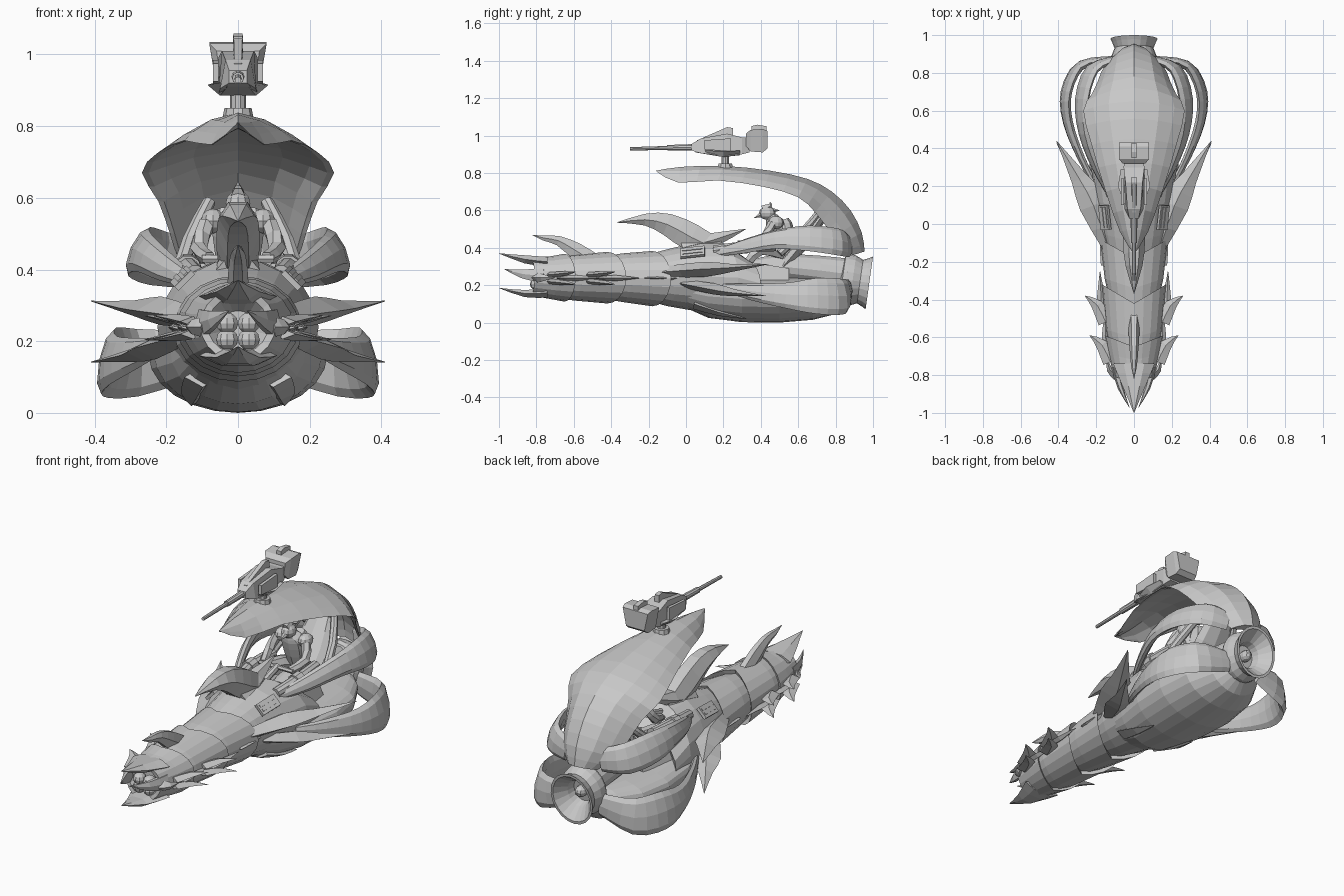
import bpy, bmesh, math
from mathutils import Vector, Matrix

grey = bpy.data.materials.new("plain grey")
grey.diffuse_color = (0.58, 0.58, 0.58, 1)


def finish(name, bm, mirror=False):
    bmesh.ops.recalc_face_normals(bm, faces=bm.faces)
    me = bpy.data.meshes.new(name)
    bm.to_mesh(me)
    bm.free()
    me.materials.append(grey)
    ob = bpy.data.objects.new(name, me)
    bpy.context.collection.objects.link(ob)
    if mirror:
        ob.modifiers.new("mirror", "MIRROR").use_mirror_merge = False
    return ob


def skin(name, rings, mirror=False):
    """Closed surface through equal-sized rings of points."""
    bm = bmesh.new()
    vs = [[bm.verts.new(p) for p in r] for r in rings]
    n = len(vs[0])
    for a, b in zip(vs, vs[1:]):
        for i in range(n):
            bm.faces.new((a[i], a[(i + 1) % n], b[(i + 1) % n], b[i]))
    bm.faces.new(vs[0])
    bm.faces.new(vs[-1])
    return finish(name, bm, mirror)


def smooth(pts, sub):
    """Catmull-Rom interpolation of tuples."""
    out = []
    for i in range(len(pts) - 1):
        a, b, c, d = (pts[max(0, min(len(pts) - 1, i + k))] for k in (-1, 0, 1, 2))
        for s in range(sub):
            t = s / sub
            out.append(tuple(0.5 * (2 * q + (r - p) * t + (2 * p - 5 * q + 4 * r - u) * t * t
                                    + (3 * q - p - 3 * r + u) * t ** 3)
                             for p, q, r, u in zip(a, b, c, d)))
    return out + [pts[-1]]


def sweep(name, pts, n=6, sub=2, mirror=False, up=(0, 0, 1)):
    """Tube along (x, y, z, half width, half height) points."""
    pts = smooth(pts, sub)
    pos = [Vector(p[:3]) for p in pts]
    rings = []
    for i, p in enumerate(pts):
        t = (pos[min(i + 1, len(pos) - 1)] - pos[max(i - 1, 0)]).normalized()
        side = t.cross(Vector(up)).normalized()
        high = side.cross(t)
        w, h = max(p[3], .001), max(p[4], .001)
        rings.append([pos[i] + side * w * math.cos(2 * math.pi * k / n)
                      + high * h * math.sin(2 * math.pi * k / n) for k in range(n)])
    return skin(name, rings, mirror)


def hull(name, rows, n=20, top=1.0):
    """Elliptic body along y; rows are (y, z, rx, rz, side sweep)."""
    rings = []
    for y, z, rx, rz, k in rows:
        ring = []
        for i in range(n):
            c, s = math.cos(2 * math.pi * i / n), math.sin(2 * math.pi * i / n)
            ring.append((rx * c, y + k * abs(c), z + rz * s * (top if s > 0 else 1)))
        rings.append(ring)
    return skin(name, rings)


def prism(name, rows, mirror=False, x=0):
    """Blocky body along y; rows are (y, z0, z1, lower half width, upper half width)."""
    return skin(name, [[(x - a, y, z0), (x + a, y, z0), (x + b, y, z1), (x - b, y, z1)]
                       for y, z0, z1, a, b in rows], mirror)


def box(name, loc, size, rot=(0, 0, 0), mirror=False):
    bm = bmesh.new()
    m = Matrix.Translation(loc)
    for ax, r in zip("ZYX", reversed(rot)):
        m = m @ Matrix.Rotation(r, 4, ax)
    bmesh.ops.create_cube(bm, size=1, matrix=m @ Matrix.Diagonal((*size, 1)))
    return finish(name, bm, mirror)


def ball(name, loc, size, mirror=False):
    bm = bmesh.new()
    bmesh.ops.create_uvsphere(bm, u_segments=10, v_segments=6, radius=1,
                              matrix=Matrix.Translation(loc) @ Matrix.Diagonal((*size, 1)))
    return finish(name, bm, mirror)


# Overlapping shells of the fuselage; first one has a hollow mouth
hull("head_shell", [(-.76, .24, .05, .045, 0), (-.82, .245, .085, .08, .01), (-.83, .245, .105, .1, .02),
                    (-.72, .24, .135, .115, .03), (-.65, .24, .155, .128, .06), (-.66, .24, .12, .1, .05)])
hull("neck_shell", [(-.72, .24, .12, .105, .03), (-.6, .24, .148, .122, .04),
                    (-.42, .24, .17, .138, .1), (-.43, .24, .12, .1, .05)])
hull("middle_shell", [(-.46, .24, .13, .11, .05), (-.34, .24, .155, .13, .05),
                      (-.18, .235, .18, .148, .1), (-.19, .235, .13, .1, .05)])
hull("front_hull", [(-.22, .24, .14, .12, .05), (-.1, .24, .172, .152, .05), (.06, .245, .2, .185, .06),
                    (.18, .24, .225, .19, .1), (.3, .21, .22, .13, .1), (.28, .2, .15, .08, .05)])
hull("belly_hull", [(-.05, .2, .14, .1, 0), (.12, .18, .19, .155, 0), (.3, .17, .235, .168, 0),
                    (.5, .165, .25, .165, 0), (.68, .17, .225, .155, 0), (.8, .18, .16, .135, 0),
                    (.87, .2, .08, .09, 0)], 24, .45)

# Beak prongs, side mandibles and mouth petals
sweep("upper_beak", [(0, -.74, .325, .11, .03), (0, -.86, .338, .06, .025), (0, -1, .37, 0, 0)])
sweep("lower_beak", [(0, -.74, .16, .11, .03), (0, -.86, .155, .06, .022), (0, -1, .185, 0, 0)])
sweep("mandible", [(.1, -.76, .25, .02, .045), (.07, -.87, .26, .015, .028), (.025, -.97, .285, 0, 0)], mirror=True)
for z in (.205, .25):
    ball("mouth_petal", (.03, -.8, z), (.032, .035, .03), True)

# Curved horns along the spine
sweep("front_horn", [(0, -.5, .33, .03, .05), (0, -.59, .385, .028, .05), (0, -.68, .437, .022, .03),
                     (0, -.76, .452, .014, .016), (0, -.82, .468, 0, 0)])
sweep("large_horn", [(0, .17, .39, .05, .06), (0, .03, .455, .06, .085), (0, -.1, .525, .058, .068),
                     (0, -.22, .55, .045, .036), (0, -.37, .535, 0, 0)])
sweep("rear_horn", [(0, -.02, .4, .06, .04), (0, .14, .44, .05, .045), (0, .32, .5, 0, 0)])

# Swept side blades
sweep("upper_wing", [(.14, -.12, .27, .03, .03), (.215, .1, .285, .075, .04), (.29, .24, .292, .045, .022),
                     (.41, .44, .312, 0, 0)], 4, mirror=True)
sweep("lower_wing", [(.15, -.02, .21, .03, .02), (.23, .15, .18, .07, .03), (.3, .26, .16, .035, .018),
                     (.41, .43, .142, 0, 0)], 4, mirror=True)
sweep("belly_spike", [(.1, .05, .1, .05, .03), (.12, .18, .055, .04, .02), (.13, .32, .02, 0, 0)], 4, mirror=True)
for y, x in ((-.59, .235), (-.38, .26)):
    for z, d in ((.255, .008), (.22, -.008)):
        sweep("side_spike", [(x - .11, y - .14, z, .04, .014), (x - .065, y - .05, z + d, .032, .012),
                             (x, y, z + 2 * d, 0, 0)], 4, mirror=True)
for y, x in ((-.59, .235), (-.38, .26), (-.12, .245)):
    sweep("side_chevron", [(x - .09, y - .1, .238, .02, .004), (x - .085, y, .238, .02, .016),
                           (x - .08, y + .13, .238, 0, 0)], 4, mirror=True)
sweep("head_spike", [(.09, -.8, .24, .03, .03), (.13, -.77, .24, .015, .02), (.145, -.7, .24, 0, 0)], 4, mirror=True)

# Framed vents on the shoulders
for name, loc, size in (("vent_frame", (.155, .035, .376), (.065, .13, .016)),
                        ("vent_slat", (.148, .035, .39), (.014, .11, .014)),
                        ("vent_slat", (.165, .035, .373), (.014, .11, .014))):
    box(name, loc, size, (.15, math.radians(45), 0), True)

# Overhanging canopy shell: rows are spine y, z, half width, edge y, z
rows = smooth([(-.16, .812, .004, -.155, .806), (-.03, .832, .075, -.04, .748), (.2, .838, .15, .17, .76),
               (.45, .812, .225, .42, .725), (.65, .768, .268, .6, .67), (.78, .7, .222, .69, .59),
               (.88, .6, .19, .76, .5), (.94, .48, .16, .83, .42), (.955, .38, .09, .89, .36)], 2)
us = (-1, -.8, -.5, 0, .5, .8, 1)
rings = []
for y, z, w, ey, ez in rows:
    down = Vector((0, ey - y, ez - z))
    outer = [Vector((w * u, y, z)) + down * abs(u) ** 2 for u in us]
    inner = [Vector((p.x * .93, p.y, p.z)) + down.normalized() * min(.04, down.length * .6)
             * (1 - abs(u) ** 3) for p, u in zip(outer, us)]
    rings.append(outer + inner[::-1])
skin("canopy", rings)

# Two strap loops on each side, leaning inward
sweep("upper_loop", [(.13, .16, .37, .015, .02), (.2, .3, .405, .02, .04), (.262, .48, .445, .024, .055),
                     (.275, .66, .45, .024, .075), (.22, .82, .43, .024, .078), (.1, .87, .41, .02, .06)],
      8, 3, True, (-.45, 0, 1))
sweep("lower_loop", [(.2, .2, .19, .015, .02), (.28, .35, .165, .02, .045), (.35, .54, .145, .024, .07),
                     (.358, .7, .142, .024, .098), (.28, .84, .14, .024, .095), (.1, .87, .17, .02, .06)],
      8, 3, True, (-.2, 0, 1))

# Engine pipe and tilted flared nozzle
sweep("engine_pipe", [(0, .36, .28, .07, .06), (0, .55, .295, .09, .075), (0, .86, .26, .085, .085)], 14)
axis, rise, centre = Vector((0, .99, -.14)), Vector((0, .14, .99)), Vector((0, .98, .212))
skin("nozzle", [[centre + axis * t + Vector((r * math.cos(a), 0, 0)) + rise * 1.14 * r * math.sin(a)
                 for a in (i * math.pi / 10 for i in range(20))]
                for t, r in ((-.16, .06), (-.145, .11), (-.125, .121), (-.09, .119), (-.05, .103), (-.02, .115),
                             (0, .125), (0, .112), (-.06, .065), (-.1, .055))])
ball("nozzle_core", (0, .895, .225), (.03, .04, .03))

# Cockpit seat, frame posts and side pipes
prism("cockpit_floor", [(.15, .2, .38, .16, .13), (.3, .2, .33, .17, .13), (.55, .2, .29, .14, .1)])
sweep("seat_back", [(0, .52, .3, .09, .03), (0, .62, .42, .1, .035), (0, .72, .56, .07, .03)], 8)
sweep("frame_post", [(.17, .5, .37, .022, .022), (.135, .62, .48, .022, .022), (.08, .71, .59, .018, .018)],
      8, mirror=True)
sweep("side_pipe", [(.12, .15, .385, .028, .028), (.14, .3, .405, .03, .03), (.13, .48, .41, .03, .03)],
      10, mirror=True)
sweep("pipe_collar", [(.14, .28, .402, .038, .038), (.14, .33, .407, .038, .038)], 10, 1, True)

# Rider
sweep("rider_torso", [(0, .53, .36, .05, .045), (0, .5, .45, .065, .05), (0, .47, .535, .07, .045),
                      (0, .45, .565, .03, .03)], 8, up=(0, 1, 0))
ball("rider_head", (0, .435, .585), (.036, .045, .036))
sweep("rider_beak", [(0, .41, .58, .022, .02), (0, .365, .56, 0, 0)])
sweep("rider_crest", [(0, .41, .605, .02, .025), (0, .45, .622, .015, .018), (0, .45, .645, 0, 0)], up=(0, 1, 0))
sweep("rider_crest_back", [(0, .44, .6, .025, .025), (0, .5, .6, 0, 0)])
sweep("rider_pack", [(0, .5, .44, .05, .05), (0, .53, .5, .06, .05), (0, .52, .55, .03, .03)], 8, up=(0, 1, 0))
ball("rider_shoulder", (.07, .48, .535), (.035, .045, .035), True)
sweep("rider_arm", [(.085, .46, .53, .024, .024), (.11, .42, .46, .024, .024), (.08, .33, .43, .02, .02)],
      mirror=True)
sweep("rider_leg", [(.05, .52, .37, .035, .035), (.09, .4, .39, .032, .032), (.09, .33, .32, .025, .025)],
      mirror=True)
sweep("control_bar", [(0, .18, .38, .02, .02), (0, .34, .43, .018, .018)], 8)
sweep("handle", [(0, .33, .43, .012, .012), (.1, .33, .43, .012, .012)], mirror=True)

# Roof gun on its pivot
sweep("pivot_base", [(0, .21, .815, .045, .045), (0, .21, .85, .038, .038)], 10, 1, up=(0, 1, 0))
sweep("pivot_post", [(0, .21, .84, .022, .022), (0, .21, .91, .022, .022)], 10, 1, up=(0, 1, 0))
prism("gun_body", [(.03, .92, .955, .025, .025), (.08, .905, .985, .05, .035), (.22, .89, 1.01, .055, .045),
                   (.3, .9, .99, .05, .055), (.34, .91, .99, .04, .05)])
prism("gun_skirt", [(.05, .91, .925, .03, .03), (.2, .885, .915, .05, .085), (.29, .895, .92, .04, .07)])
prism("gun_top_ridge", [(.06, .97, .975, .012, .01), (.22, 1, 1.045, .014, .012), (.25, 1, 1.04, .014, .012)])
prism("gun_rear_block", [(.32, .945, 1.01, .05, .06), (.345, .915, 1.03, .06, .08), (.41, .91, 1.035, .06, .08),
                         (.435, .93, 1.025, .055, .075)])
prism("gun_sight", [(.35, 1.02, 1.05, .015, .013), (.38, 1.02, 1.058, .015, .013), (.43, 1.02, 1.05, .015, .013)])
prism("gun_side_plate", [(.1, .925, .975, .008, .008), (.24, .915, .985, .008, .008)], True, .062)
sweep("gun_barrel", [(0, .06, .938, .022, .022), (0, .03, .937, .018, .018), (0, -.1, .934, .016, .016)], 10, 1)
sweep("gun_muzzle", [(0, -.08, .934, .011, .011), (0, -.3, .929, .009, .009)], 8, 1)
